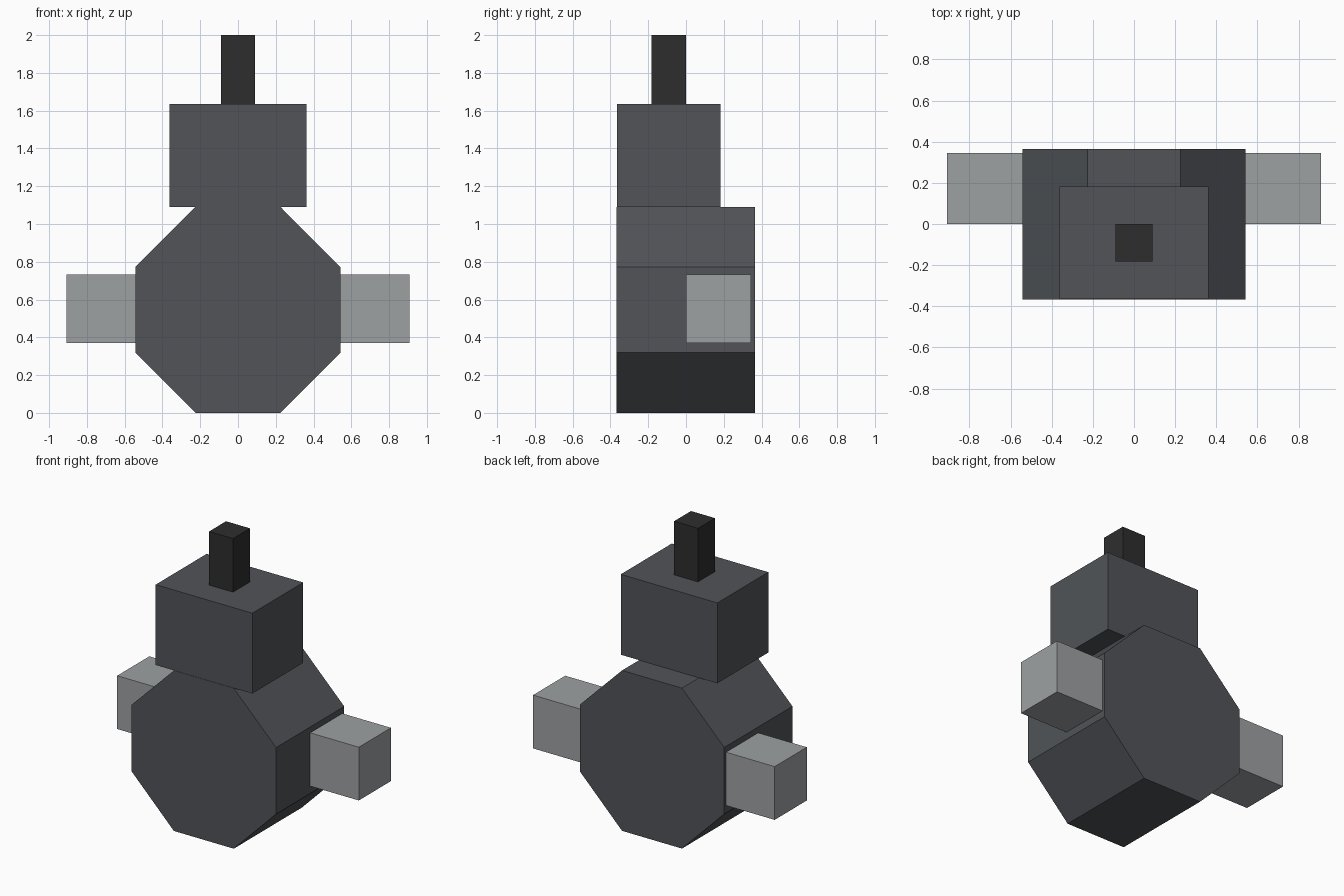
import bpy
import bmesh

cube = bpy.data.objects.get("Cube")
if cube:
    bpy.data.objects.remove(cube, do_unlink=True)


def make_material(name, colour):
    mat = bpy.data.materials.new(name)
    mat.use_nodes = True
    mat.diffuse_color = (*colour, 1)
    mat.node_tree.nodes["Principled BSDF"].inputs["Base Color"].default_value = (*colour, 1)
    return mat


slate = make_material("slate grey", (0.082, 0.088, 0.097))
pale = make_material("pale grey", (0.34, 0.355, 0.365))
black = make_material("charcoal black", (0.027, 0.027, 0.027))


def prism(name, outline, y0, y1, mat):
    """Extrude an x-z outline from y0 back to y1."""
    bm = bmesh.new()
    face = bm.faces.new([bm.verts.new((x, y0, z)) for x, z in outline])
    new = bmesh.ops.extrude_face_region(bm, geom=[face])["geom"]
    verts = [v for v in new if isinstance(v, bmesh.types.BMVert)]
    bmesh.ops.translate(bm, verts=verts, vec=(0, y1 - y0, 0))
    bmesh.ops.recalc_face_normals(bm, faces=bm.faces)
    mesh = bpy.data.meshes.new(name)
    bm.to_mesh(mesh)
    bm.free()
    mesh.materials.append(mat)
    obj = bpy.data.objects.new(name, mesh)
    bpy.context.collection.objects.link(obj)
    return obj


def box(name, x0, x1, y0, y1, z0, z1, mat):
    return prism(name, [(x0, z0), (x1, z0), (x1, z1), (x0, z1)], y0, y1, mat)


# Octagonal body
half = [(0.225, 0), (0.543, 0.32), (0.543, 0.772), (0.225, 1.09)]
prism("body", half + [(-x, z) for x, z in reversed(half)], -0.367, 0.365, slate)

# Head and the post on top of it
box("head", -0.363, 0.363, -0.365, 0.182, 1.09, 1.636, slate)
box("top_post", -0.09, 0.09, -0.182, 0, 1.636, 2, black)

# Side blocks
for side, s in (("left", 1), ("right", -1)):
    box(side + "_side_block", s * 0.543, s * 0.908, 0, 0.345, 0.37, 0.732, pale)
